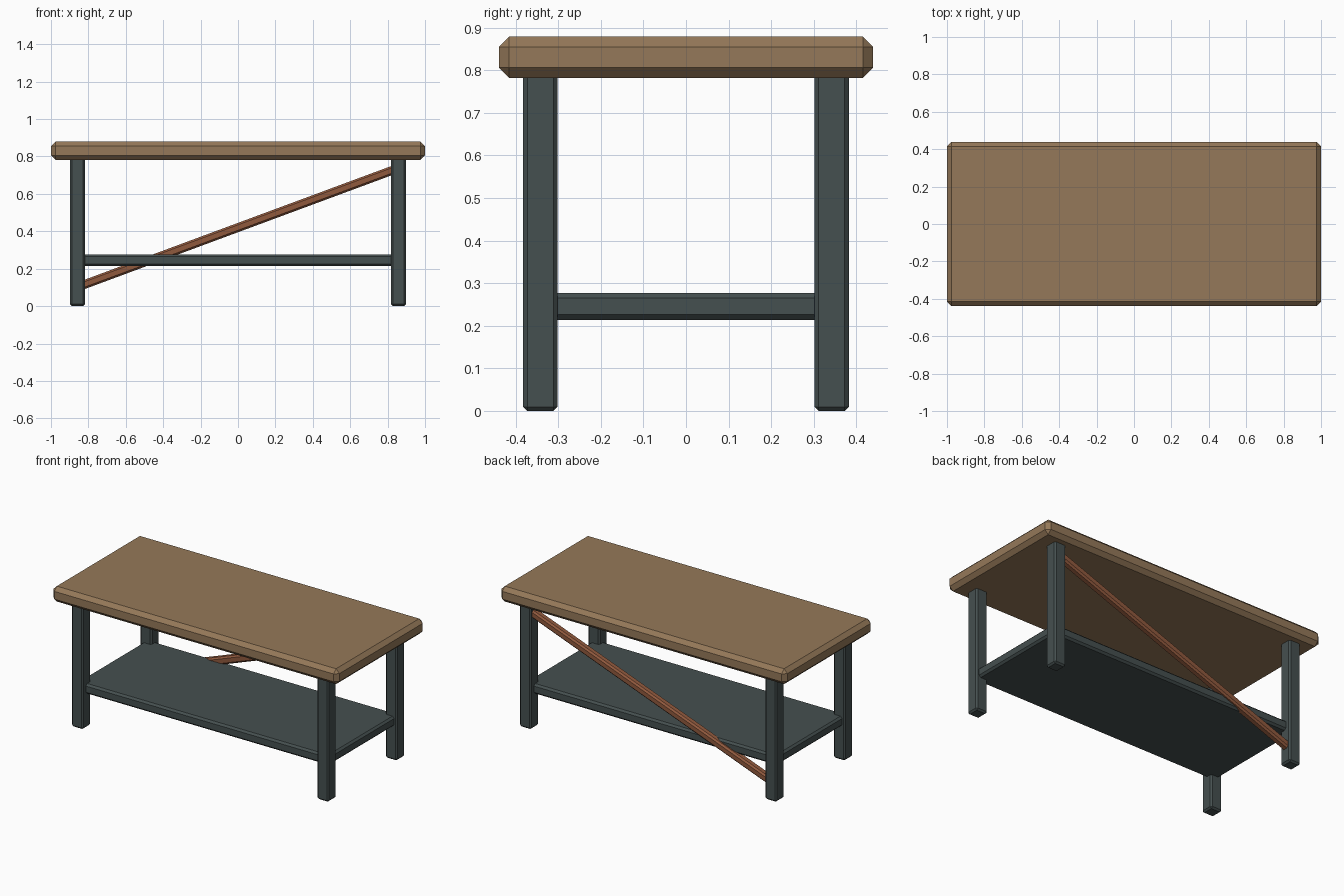
import bpy, math

if "Cube" in bpy.data.objects:
    bpy.data.objects.remove(bpy.data.objects["Cube"])


def material(name, rgb):
    m = bpy.data.materials.new(name)
    m.diffuse_color = (*rgb, 1)
    m.use_nodes = True
    m.node_tree.nodes["Principled BSDF"].inputs["Base Color"].default_value = m.diffuse_color
    return m


wood = material("wood", (0.30, 0.19, 0.10))
painted = material("painted_frame", (0.06, 0.08, 0.08))
rust = material("brace_red", (0.28, 0.10, 0.047))


def box(name, centre, size, bevel, mat, tilt=0.0):
    """Box with flat chamfered edges, tilted about the y axis."""
    bpy.ops.mesh.primitive_cube_add(size=1, location=centre)
    ob = bpy.context.object
    ob.name = name
    ob.scale = size
    bpy.ops.object.transform_apply(location=False, rotation=False, scale=True)
    ob.rotation_euler = (0, tilt, 0)
    mod = ob.modifiers.new("chamfer", "BEVEL")
    mod.width = bevel
    mod.segments = 1
    ob.data.materials.append(mat)
    return ob


LEG_X, LEG_Y = 0.858, 0.342

# Thick chamfered table top
box("table_top", (0, 0, 0.8305), (2.0, 0.878, 0.097), 0.024, wood)

# Four legs, running slightly into the top
for side, sx in (("left", -1), ("right", 1)):
    for end, sy in (("front", -1), ("back", 1)):
        box(f"{end}_{side}_leg", (sx * LEG_X, sy * LEG_Y, 0.398),
            (0.081, 0.081, 0.796), 0.01, painted)

# Lower shelf
box("lower_shelf", (0, 0, 0.2455), (1.76, 0.70, 0.063), 0.012, painted)

# Diagonal brace between the back legs
z_low, z_high = 0.102, 0.738
run, rise = 2 * LEG_X, z_high - z_low
box("back_brace", (0, 0.345, (z_low + z_high) / 2),
    (math.hypot(run, rise), 0.047, 0.047), 0.01, rust, -math.atan2(rise, run))
